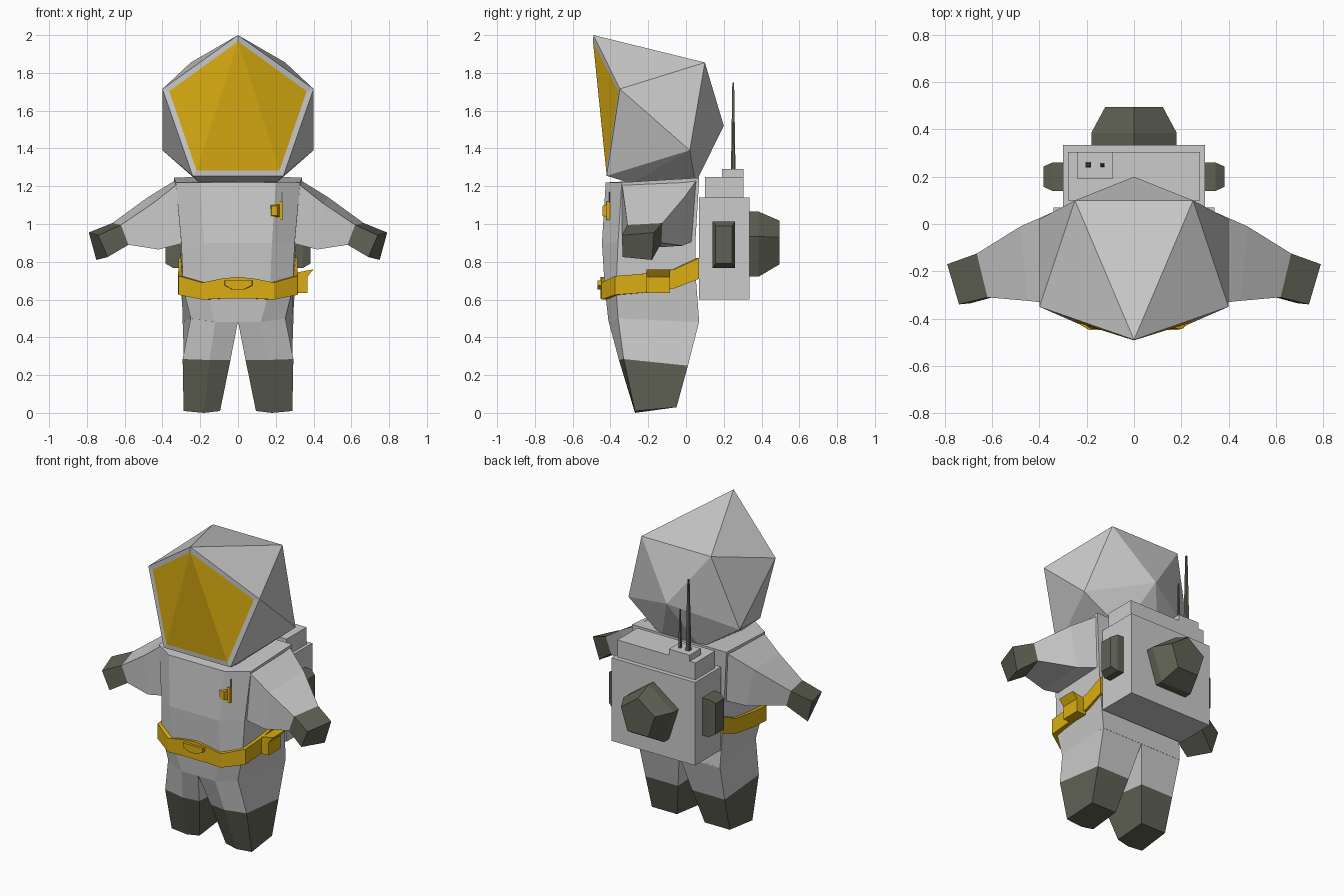
import bpy, bmesh, math

cube = bpy.data.objects.get("Cube")
if cube:
    bpy.data.objects.remove(cube, do_unlink=True)


def material(name, rgb):
    m = bpy.data.materials.new(name)
    m.use_nodes = True
    m.diffuse_color = (*rgb, 1)
    bsdf = next(n for n in m.node_tree.nodes if n.type == 'BSDF_PRINCIPLED')
    bsdf.inputs["Base Color"].default_value = (*rgb, 1)
    return m


GREY = material("suit_grey", (0.60, 0.60, 0.60))
GOLD = material("gold", (0.71, 0.42, 0.006))
DARK = material("dark_olive", (0.115, 0.12, 0.088))


def finish(name, bm, *mats):
    bmesh.ops.recalc_face_normals(bm, faces=bm.faces[:])
    me = bpy.data.meshes.new(name)
    bm.to_mesh(me)
    bm.free()
    for m in mats:
        me.materials.append(m)
    ob = bpy.data.objects.new(name, me)
    bpy.context.collection.objects.link(ob)
    return ob


def loft(name, rings, mat, side=1, closed=False):
    """Skin a row of rings; capped at the ends, or joined into a loop."""
    bm = bmesh.new()
    vs = [[bm.verts.new((x * side, y, z)) for x, y, z in r] for r in rings]
    n = len(vs[0])
    pairs = list(zip(vs, vs[1:]))
    if closed:
        pairs.append((vs[-1], vs[0]))
    for p, q in pairs:
        for i in range(n):
            j = (i + 1) % n
            bm.faces.new((p[i], p[j], q[j], q[i]))
    if not closed:
        bm.faces.new(vs[0])
        bm.faces.new(vs[-1])
    return finish(name, bm, mat)


def box(name, x, y, z, mat):
    rings = [[(x[0], y[0], h), (x[1], y[0], h), (x[1], y[1], h), (x[0], y[1], h)] for h in z]
    return loft(name, rings, mat)


# Helmet: faceted shell with a gold five-sided visor inside a thin rim
half = [(0.40, -0.35, 1.715), (0.24, -0.42, 1.255), (0.25, 0.10, 1.855),
        (0.40, 0.02, 1.39), (0.20, -0.29, 1.215), (0.14, 0.05, 1.215)]
bm = bmesh.new()
for p in [(0, -0.49, 2.0), (0, 0.20, 1.52)]:
    bm.verts.new(p)
for x, y, z in half:
    for s in (1, -1):
        bm.verts.new((x * s, y, z))
bmesh.ops.convex_hull(bm, input=bm.verts[:])
bmesh.ops.recalc_face_normals(bm, faces=bm.faces[:])
front = [f for f in bm.faces if all(v.co.y < -0.34 for v in f.verts)]
bmesh.ops.inset_region(bm, faces=front, thickness=0.03, depth=-0.006,
                       use_boundary=True, use_even_offset=True)
for f in front:
    f.material_index = 1
finish("helmet", bm, GREY, GOLD)

# Torso: six-sided sections, (half width, y, z) for front, side and back corners
sections = [
    [(0.20, -0.425, 1.22), (0.33, -0.34, 1.22), (0.34, 0.07, 1.245)],
    [(0.18, -0.445, 0.90), (0.30, -0.36, 0.90), (0.31, 0.05, 0.91)],
    [(0.17, -0.43, 0.66), (0.29, -0.37, 0.66), (0.30, 0.05, 0.74)],
    [(0.12, -0.41, 0.48), (0.25, -0.36, 0.50), (0.293, 0.07, 0.48)],
]
loft("torso", [s + [(-x, y, z) for x, y, z in reversed(s)] for s in sections], GREY)

# Leg, boot, arm and glove sections for one side
hip = [(0, -0.41, 0.485), (0.12, -0.41, 0.485), (0.25, -0.36, 0.505), (0.293, 0.07, 0.485), (0, 0.07, 0.485)]
shin = [(0.04, -0.34, 0.28), (0.15, -0.355, 0.28), (0.293, -0.33, 0.285), (0.285, 0.01, 0.25), (0.05, 0.01, 0.25)]
sole = [(0.095, -0.26, 0.01), (0.18, -0.27, 0), (0.288, -0.27, 0.01), (0.28, -0.05, 0.03), (0.10, -0.05, 0.03)]
shoulder = [(0.31, 0.065, 1.245), (0.31, -0.34, 1.22), (0.28, -0.34, 0.90), (0.28, 0.04, 0.91)]
elbow = [(0.48, -0.01, 1.14), (0.45, -0.325, 1.11), (0.42, -0.325, 0.865), (0.42, -0.02, 0.885)]
wrist = [(0.665, -0.125, 1.005), (0.62, -0.31, 0.995), (0.58, -0.305, 0.89), (0.63, -0.13, 0.90)]
hand = [(0.79, -0.17, 0.955), (0.74, -0.34, 0.94), (0.69, -0.335, 0.825), (0.75, -0.18, 0.81)]
for s, tag in ((1, "left"), (-1, "right")):
    loft(tag + "_leg", [hip, shin], GREY, s)
    loft(tag + "_boot", [shin, sole], DARK, s)
    loft(tag + "_arm", [shoulder, elbow, wrist], GREY, s)
    loft(tag + "_glove", [wrist, hand], DARK, s)

# Belt: band rising toward the back, (x, y, bottom, top)
side = [(0.09, -0.45, 0.605, 0.71), (0.19, -0.448, 0.60, 0.69), (0.315, -0.375, 0.625, 0.725),
        (0.318, -0.24, 0.635, 0.735), (0.315, -0.06, 0.66, 0.76), (0.315, 0.07, 0.71, 0.82)]
path = [(0, -0.452, 0.605, 0.72)] + side + [(-x, y, b, t) for x, y, b, t in reversed(side)]


def band(x, y, b, t):
    ix, iy = x * 0.9, -0.18 + (y + 0.18) * 0.9
    return [(x, y, b), (x, y, t), (ix, iy, t), (ix, iy, b)]


loft("belt", [band(*p) for p in path], GOLD, closed=True)

# Buckle and belt pouch with an overhanging flap
buckle = [(-0.075, 0.70), (0.08, 0.70), (0.08, 0.675), (0.03, 0.652), (-0.03, 0.652), (-0.075, 0.675)]
loft("buckle", [[(x * k, y, z) for x, z in buckle] for y, k in ((-0.44, 1), (-0.468, 0.92))], GOLD)
pouch = [(0.30, 0.635), (0.367, 0.635), (0.367, 0.72), (0.40, 0.76), (0.32, 0.745)]
loft("belt_pouch", [[(x, y, z) for x, z in pouch] for y in (-0.21, -0.085)], GOLD)

# Chest radio
box("radio_plate", (0.152, 0.235), (-0.42, -0.38), (1.02, 1.12), GOLD)
loft("radio_front", [[(0.193 - w, y, 1.07 - h), (0.193 + w, y, 1.07 - h),
                      (0.193 + w, y, 1.07 + h), (0.193 - w, y, 1.07 + h)]
                     for y, w, h in ((-0.415, 0.028, 0.036), (-0.442, 0.016, 0.026))], GOLD)
box("radio_aerial", (0.229, 0.236), (-0.407, -0.40), (1.11, 1.17), DARK)

# Backpack with stepped top
box("backpack", (-0.30, 0.30), (0.07, 0.335), (0.60, 1.14), GREY)
box("backpack_step", (-0.28, 0.28), (0.10, 0.305), (1.14, 1.25), GREY)
box("aerial_base", (-0.24, -0.09), (0.19, 0.305), (1.25, 1.29), GREY)


# Tapered aerials
def aerial(name, x, r, top):
    loft(name, [[(x + a * k, 0.25 + b * k, z) for a, b in ((-1, -1), (1, -1), (1, 1), (-1, 1))]
                for z, k in ((1.285, r), (top, r * 0.4))], DARK)


aerial("tall_aerial", -0.193, 0.012, 1.75)
aerial("short_aerial", -0.133, 0.008, 1.54)

# Side pods: block with a recessed face
for s, tag in ((1, "left"), (-1, "right")):
    rings = [[(x, 0.2 - w, 0.89 - h), (x, 0.2 + w, 0.89 - h), (x, 0.2 + w, 0.89 + h), (x, 0.2 - w, 0.89 + h)]
             for x, w, h in ((0.29, 0.06, 0.122), (0.345, 0.06, 0.122), (0.383, 0.043, 0.10))]
    loft(tag + "_side_pod", rings, DARK, s)

# Five-sided thruster on the back
thruster = []
for y, r, cz in ((0.33, 0.19, 0.875), (0.385, 0.19, 0.875), (0.495, 0.128, 0.89)):
    thruster.append([(r * math.sin(math.tau * i / 5), y, cz + r * math.cos(math.tau * i / 5))
                     for i in range(5)])
loft("thruster", thruster, DARK)
